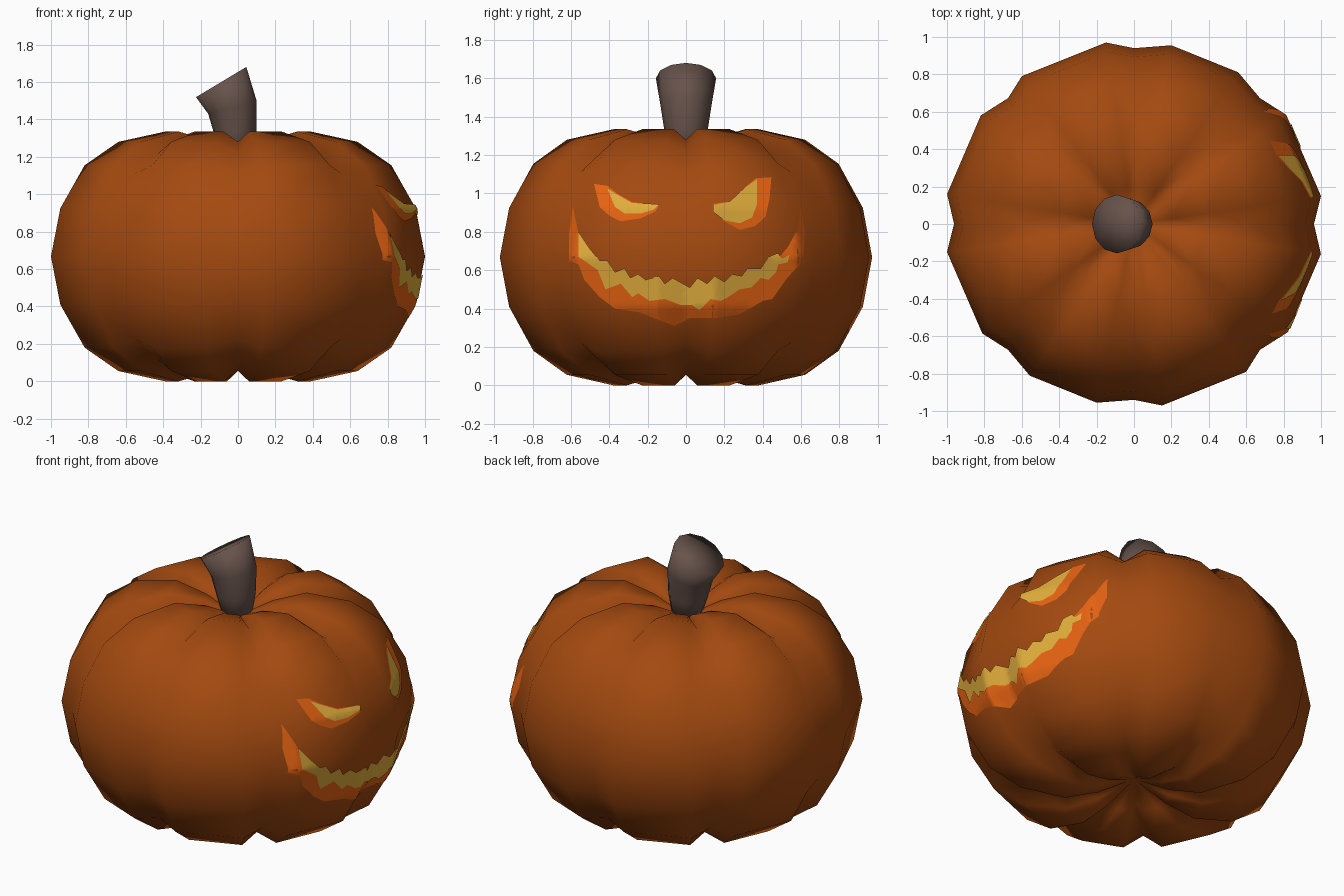
import bpy, bmesh, math
from mathutils import Vector
from mathutils.bvhtree import BVHTree

if "Cube" in bpy.data.objects:
    bpy.data.objects.remove(bpy.data.objects["Cube"])


def material(name, rgb):
    m = bpy.data.materials.new(name)
    m.diffuse_color = (*rgb, 1)
    m.use_nodes = True
    m.node_tree.nodes["Principled BSDF"].inputs["Base Color"].default_value = m.diffuse_color
    return m


def finish(bm, name, mat):
    me = bpy.data.meshes.new(name)
    for f in bm.faces:
        f.smooth = True
    bm.to_mesh(me)
    me.materials.append(mat)
    ob = bpy.data.objects.new(name, me)
    bpy.context.collection.objects.link(ob)
    return ob


def loft(bm, rings, start, end):
    """Skin rings of points from bottom to top and close both ends with fans."""
    loops = [[bm.verts.new(p) for p in ring] for ring in rings]
    n = len(loops[0])
    for a, b in zip(loops, loops[1:]):
        for i in range(n):
            j = (i + 1) % n
            bm.faces.new((a[i], a[j], b[j], b[i]))
    lo, hi = bm.verts.new(start), bm.verts.new(end)
    for i in range(n):
        j = (i + 1) % n
        bm.faces.new((loops[0][j], loops[0][i], lo))
        bm.faces.new((loops[-1][i], loops[-1][j], hi))


skin = material("pumpkin_orange", (0.37, 0.068, 0.005))
rim = material("carved_rim_orange", (0.80, 0.125, 0.006))
glow = material("glowing_yellow", (0.76, 0.42, 0.045))
bark = material("stem_brown", (0.135, 0.085, 0.070))

# Pumpkin body: eight lobes, columns as (angle, radius, is_groove) for half a turn
half = [(0, .962, 1), (8.5, 1.011, 0), (35.8, 1.0, 0), (45, .952, 1),
        (55.5, .984, 0), (78.2, .976, 0), (90, .94, 1), (98.8, .982, 0),
        (127.2, .992, 0), (135, .952, 1), (144.7, 1.004, 0), (170.9, 1.012, 0)]
columns = half + [(a + 180, r, g) for a, r, g in half]
H = 1.335
# (radius, height, groove depth) from the bottom to the equator
lower = [(.2, .045, .04), (.39, 0, .055), (.64, .055, .065),
         (.82, .18, .045), (.95, .41, .01), (1, H / 2, 0)]
profile = lower + [(r, H - z, -d) for r, z, d in reversed(lower[:-1])]
rings = []
for r, z, d in profile:
    rings.append([(r * c * math.cos(math.radians(a)),
                   r * c * math.sin(math.radians(a)), z + d * g)
                  for a, c, g in columns])
body = bmesh.new()
loft(body, rings, (0, 0, .14), (0, 0, H - .14))
bmesh.ops.triangulate(body, faces=body.faces[:])
finish(body, "pumpkin_body", skin)
surface = BVHTree.FromBMesh(body)

# Stem: flared, leaning to -x, with a slanted cut top; (x, z, radius, tilt)
stem = bmesh.new()
rings = []
for x, z, r, t in [(-.005, 1.18, .08, 0), (-.015, 1.33, .113, 3),
                   (-.03, 1.465, .134, 15), (-.09, 1.6, .157, 31)]:
    t = math.radians(t)
    rings.append([(x + r * math.cos(a) * math.cos(t), r * math.sin(a),
                   z + r * math.cos(a) * math.sin(t))
                  for a in (math.tau * i / 12 for i in range(12))])
loft(stem, rings, (0, 0, 1.17), (-.09, 0, 1.6))
finish(stem, "stem", bark)


def face_patch(name, outline, mat, lift):
    """Thin patch cut from a (y, z) outline in hundredths, laid on the +x side."""
    bm = bmesh.new()
    bm.faces.new([bm.verts.new((0, y / 100, z / 100)) for y, z in outline])
    bm.normal_update()
    if bm.faces[:][0].normal.x < 0:
        bmesh.ops.reverse_faces(bm, faces=bm.faces[:])
    bmesh.ops.triangulate(bm, faces=bm.faces[:])
    step = .025
    for axis, lo, hi in ((Vector((0, 1, 0)), -26, 27), (Vector((0, 0, 1)), 12, 45)):
        for i in range(lo, hi):
            bmesh.ops.bisect_plane(bm, geom=bm.verts[:] + bm.edges[:] + bm.faces[:],
                                   plane_co=axis * i * step, plane_no=axis, dist=1e-5)
    for v in bm.verts:
        hit = surface.ray_cast(Vector((2, v.co.y, v.co.z)), Vector((-1, 0, 0)))[0]
        v.co.x = hit.x + lift
    finish(bm, name, mat)


# Eyes
face_patch("left_eye_rim", [(-48, 105), (-41, 104), (-36, 100), (-28, 95.5), (-14, 94),
           (-16, 90.5), (-24, 87), (-34, 85.5), (-40, 88.5), (-45, 93)], rim, .004)
face_patch("left_eye_glow", [(-41, 102.5), (-36, 99.5), (-28, 95), (-14, 94.5),
           (-17, 91.5), (-24, 89.5), (-32, 89.5), (-37, 93)], glow, .009)
face_patch("right_eye_rim", [(14, 94.5), (23, 96), (31, 103.5), (36.5, 108), (44.5, 108.5),
           (43.5, 97), (41.5, 88), (36, 83), (28, 81), (20, 85.5), (14.5, 91)], rim, .004)
face_patch("right_eye_glow", [(14, 94), (23, 96), (30, 102.5), (37, 107.5), (37, 94.5),
           (34.5, 87.5), (28, 84.5), (20, 86), (14, 90.5)], glow, .009)

# Mouth: broad rim with a jagged glowing opening
face_patch("mouth_rim", [
    (-59, 93), (-61, 79), (-61, 65), (-56, 63), (-53, 55), (-45, 46), (-37, 40), (-24, 38),
    (-14, 34), (-6, 31), (2, 35), (15, 35), (28, 37), (40, 44), (45, 45), (52, 55),
    (61, 65), (62, 79), (60, 93), (58, 81), (53, 72), (48, 66), (40, 58), (30, 53),
    (15, 49), (0, 47), (-15, 50), (-30, 53), (-42, 61), (-50, 68), (-56, 79)], rim, .004)
face_patch("mouth_glow", [
    (-56, 80), (-50, 71), (-45, 65), (-41, 65), (-37, 59), (-32, 61), (-29, 56), (-25, 58),
    (-21, 55), (-14, 57), (-11, 53), (-7, 56), (2, 51), (6, 56), (11, 53), (15, 57),
    (20, 54), (24, 58), (29, 57), (32, 61), (39, 61), (43, 67), (48, 69), (50, 66), (54, 68),
    (53, 64), (48, 63), (47, 59), (43, 55), (39, 56), (34, 51), (28, 50), (22, 46), (18, 44),
    (13, 45), (7, 39), (3, 42), (-3, 42), (-11, 45), (-19, 44), (-25, 48), (-28, 46),
    (-34, 53), (-42, 50), (-46, 60), (-53, 65), (-56, 67)], glow, .009)
